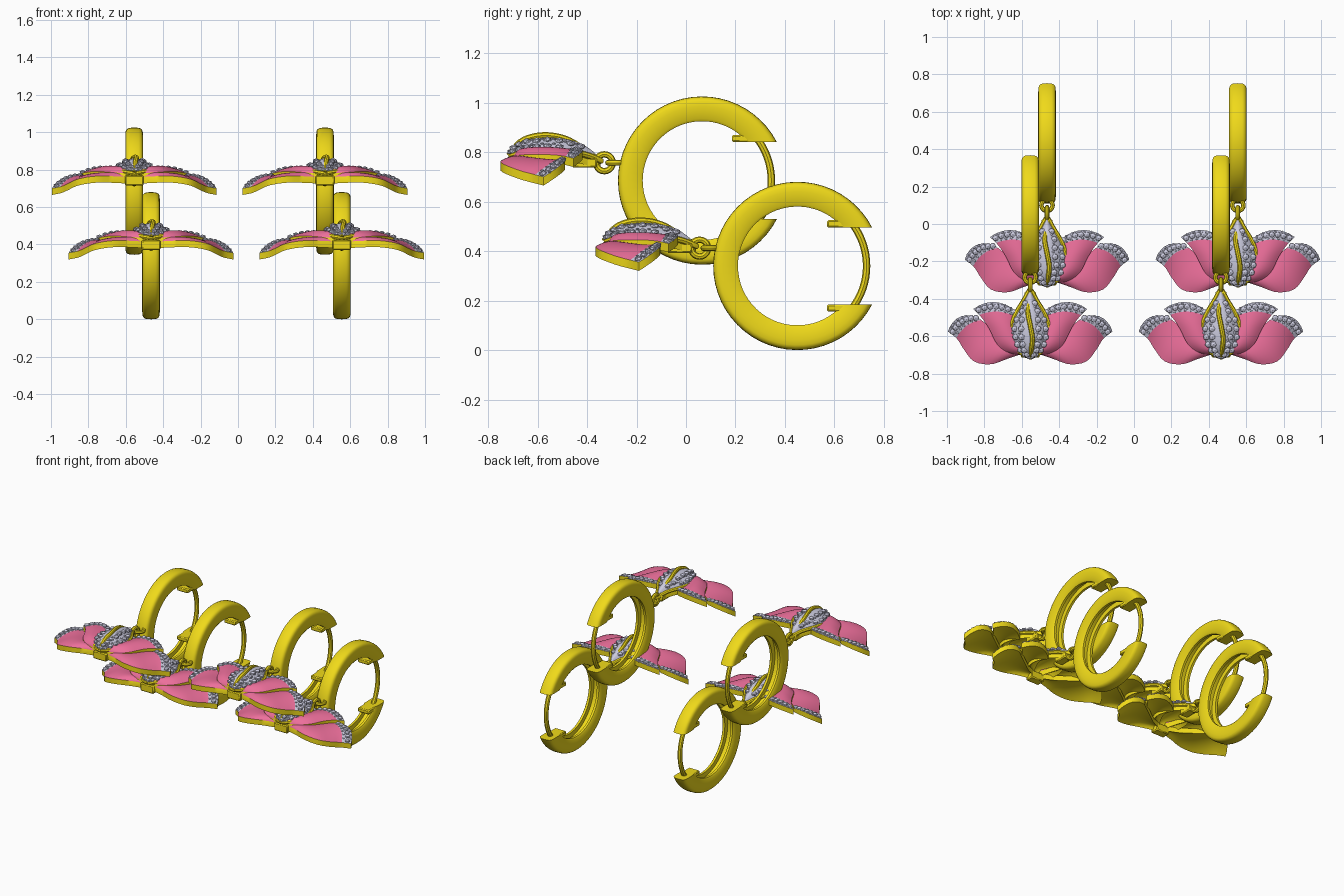
import bpy, bmesh, math, random
from mathutils import Vector, Matrix

if "Cube" in bpy.data.objects:
    bpy.data.objects.remove(bpy.data.objects["Cube"])

random.seed(4)
HUB = Vector((0, 0.065, 0.685))      # hoop centre (each earring is built around x = 0)


def material(name, rgb):
    m = bpy.data.materials.new(name)
    m.diffuse_color = (*rgb, 1)
    m.use_nodes = True
    m.node_tree.nodes["Principled BSDF"].inputs["Base Color"].default_value = m.diffuse_color
    return m


GOLD = material("gold", (0.87, 0.70, 0.01))
PINK = material("pink_enamel", (0.85, 0.16, 0.33))
GEM = material("gem", (0.60, 0.60, 0.74))
parts = []                            # (name, mesh) shared by the four earrings


def add_part(name, bm, mats, angle=40):
    bmesh.ops.remove_doubles(bm, verts=bm.verts, dist=1e-5)
    bmesh.ops.recalc_face_normals(bm, faces=bm.faces)
    me = bpy.data.meshes.new(name)
    bm.to_mesh(me)
    bm.free()
    for m in mats:
        me.materials.append(m)
    parts.append((name, me, angle))


def spline(pts, t):
    # Catmull-Rom point along a short list of 3D points
    n = len(pts) - 1
    i = min(int(t * n), n - 1)
    f = t * n - i
    p = [Vector(pts[min(max(k, 0), n)]) for k in (i - 1, i, i + 1, i + 2)]
    return 0.5 * (2 * p[1] + (p[2] - p[0]) * f + (2 * p[0] - 5 * p[1] + 4 * p[2] - p[3]) * f * f
                  + (3 * p[1] - p[0] - 3 * p[2] + p[3]) * f ** 3)


def tube(name, pts, r, closed=False):
    cu = bpy.data.curves.new(name, 'CURVE')
    cu.dimensions = '3D'
    cu.bevel_depth, cu.bevel_resolution, cu.use_fill_caps = r, 2, True
    sp = cu.splines.new('POLY')
    sp.points.add(len(pts) - 1)
    for q, p in zip(sp.points, pts):
        q.co = (*p, 1)
    sp.use_cyclic_u = closed
    tmp = bpy.data.objects.new(name, cu)
    bm = bmesh.new()
    me = bpy.data.meshes.new_from_object(tmp)
    bm.from_mesh(me)
    bpy.data.objects.remove(tmp)
    bpy.data.meshes.remove(me)
    add_part(name, bm, [GOLD])


def box(name, centre, size):
    bm = bmesh.new()
    bmesh.ops.create_cube(bm, size=1, matrix=Matrix.Translation(centre) @ Matrix.Diagonal((*size, 1)))
    bmesh.ops.bevel(bm, geom=bm.edges[:], offset=0.006, segments=1, affect='EDGES')
    add_part(name, bm, [GOLD])


def arc(centre, r, a0, a1, n, plane):
    out = []
    for i in range(n):
        a = a0 + (a1 - a0) * i / (n - 1)
        c, s = r * math.cos(a), r * math.sin(a)
        out.append(Vector(centre) + Vector((0, c, s) if plane == 'yz' else (c, s, 0)))
    return out


# C-shaped hoop: channel profile swept round, ends cut level
prof = [(-0.047, 0.30)]
for i in range(1, 10):
    a = math.pi * (1 - i / 10)
    c, s = math.cos(a), math.sin(a)
    prof.append((0.047 * math.copysign(abs(c) ** 0.6, c), 0.30 + 0.04 * s ** 0.6))
prof += [(0.047, 0.30), (0.045, 0.25), (0.038, 0.24), (0.022, 0.24), (0.022, 0.272),
         (-0.022, 0.272), (-0.022, 0.24), (-0.038, 0.24), (-0.045, 0.25)]
bm = bmesh.new()
rings = []
for i in range(49):
    ring = []
    for x, r in prof:
        e = math.asin(0.155 / r)
        a = e + (2 * math.pi - 2 * e) * i / 48
        ring.append(bm.verts.new(HUB + Vector((x, r * math.cos(a), r * math.sin(a)))))
    rings.append(ring)
for p, q in zip(rings, rings[1:]):
    for k in range(len(prof)):
        j = (k + 1) % len(prof)
        bm.faces.new((p[k], p[j], q[j], q[k]))
bm.faces.new(rings[0])
bm.faces.new(rings[-1])
add_part("hoop", bm, [GOLD])

# lips at the hoop ends and the closing wire
for nm, s in (("upper", 1), ("lower", -1)):
    box(nm + "_lip", HUB + Vector((0, 0.185, s * 0.17)), (0.085, 0.13, 0.03))
tube("closing_wire", arc(HUB, 0.28, -0.68, 0.68, 17, 'yz'), 0.015)

# two linked jump rings, pendant bail and hub under the flower
tau = 2 * math.pi
tube("hoop_ring", arc((0, -0.285, 0.757), 0.03, 0, tau, 21, 'xy')[:-1], 0.012, True)
tube("pendant_ring", arc((0, -0.33, 0.757), 0.034, 0, tau, 21, 'yz')[:-1], 0.013, True)
box("bail", (0, -0.41, 0.757), (0.06, 0.10, 0.04))
box("hub", (0, -0.685, 0.742), (0.10, 0.06, 0.055))


def surface(lo, hi, tip, bulge, u, v):
    p = spline(lo, u).lerp(spline(hi, u), v)
    w = 4 * v * (1 - v)
    p = p + Vector(tip) * (u ** 4 * w)
    p.z += bulge * w * math.sin(math.pi * min(u, 1)) ** 0.7 if tip == (0, 0, 0) else bulge * w
    return p


def petal(name, lo, hi, tip, bulge, thick, pave, sides):
    # gold slab with an enamel top; the part beyond `pave` is set with gems
    nu, nv = 20, 10
    bm = bmesh.new()
    for s in sides:
        top, bot = [], []
        for i in range(nu + 1):
            row = [surface(lo, hi, tip, bulge, i / nu, j / nv) for j in range(nv + 1)]
            top.append([bm.verts.new((p.x * s, p.y, p.z)) for p in row])
            bot.append([bm.verts.new((p.x * s, p.y, p.z - thick)) for p in row])
        for i in range(nu):
            for j in range(nv):
                a, b, c, d = (i, j), (i + 1, j), (i + 1, j + 1), (i, j + 1)
                f = bm.faces.new([top[m][n] for m, n in (a, b, c, d)])
                f.material_index = 2 if (i + 0.5) / nu > pave else 1
                bm.faces.new([bot[m][n] for m, n in (d, c, b, a)])
        edge = [(i, 0) for i in range(nu)] + [(nu, j) for j in range(nv)]
        edge += [(i, nv) for i in range(nu, 0, -1)] + [(0, j) for j in range(nv, 0, -1)]
        for (a, b), (c, d) in zip(edge, edge[1:] + edge[:1]):
            bm.faces.new((top[a][b], bot[a][b], bot[c][d], top[c][d]))
    add_part(name, bm, [GOLD, PINK, GEM])


def gems(name, lo, hi, tip, bulge, spots, sides):
    # spots: (u, v, radius)
    bm = bmesh.new()
    for s in sides:
        for u, v, r in spots:
            p = surface(lo, hi, tip, bulge, u, v)
            m = Matrix.Translation((p.x * s, p.y, p.z)) @ Matrix.Rotation(random.random() * 3, 4, 'Z')
            bmesh.ops.create_icosphere(bm, subdivisions=1, radius=r, matrix=m @ Matrix.Diagonal((1, 1, 0.7, 1)))
    add_part(name, bm, [GEM], 20)


# outer and inner side petals, mirrored
outer = ([(0.03, -0.69, 0.76), (0.12, -0.72, 0.765), (0.21, -0.75, 0.765), (0.30, -0.735, 0.75),
          (0.355, -0.67, 0.725), (0.39, -0.615, 0.71), (0.44, -0.575, 0.70)],
         [(0.03, -0.66, 0.77), (0.10, -0.63, 0.77), (0.17, -0.58, 0.77), (0.24, -0.53, 0.77), (0.285, -0.495, 0.77)],
         (0.02, 0.035, 0), 0.018)
inner = ([(0.03, -0.70, 0.78), (0.11, -0.69, 0.785), (0.175, -0.645, 0.79), (0.22, -0.56, 0.79),
          (0.26, -0.50, 0.785), (0.305, -0.455, 0.775)],
         [(0.03, -0.66, 0.79), (0.06, -0.60, 0.80), (0.08, -0.54, 0.80), (0.07, -0.47, 0.79)],
         (0, 0.045, 0), 0.025)
for nm, shape in (("outer", outer), ("inner", inner)):
    petal(nm + "_petals", *shape, 0.035, 0.84, (1, -1))
    spots = [(0.925, (k + 0.5) / 7, 0.018) for k in range(7)]
    spots += [(u, k / 7, 0.008) for k in range(1, 7) for u in (0.87, 0.98)]
    gems(nm + "_petal_gems", *shape, spots, (1, -1))

# gem-covered centre petal with gold rim and wavy ridge
right = [(0, -0.345, 0.765), (0.035, -0.41, 0.79), (0.082, -0.49, 0.80), (0.108, -0.58, 0.80),
         (0.088, -0.655, 0.795), (0.03, -0.70, 0.785), (0, -0.705, 0.78)]
left = [(-x, y, z) for x, y, z in right]
dome = (right, left, (0, 0, 0), 0.06)
petal("centre_petal", *dome, 0.04, -1, (1,))
spots = []
for i in range(9):
    u = 0.2 + 0.7 * i / 8
    for v in ((0.12, 0.28, 0.72, 0.88) if 1 < i < 8 else (0.22, 0.78)):
        spots.append((u, v + random.uniform(-0.02, 0.02), 0.019))
        spots.append((u + 0.04, v + 0.05, 0.008))
gems("centre_petal_gems", *dome, spots, (1,))
rim = [spline(right, i / 24) for i in range(25)]
tube("centre_rim", rim + [Vector((-p.x, p.y, p.z)) for p in rim[-2:0:-1]], 0.013, True)
ridge = [(0, -0.35, 0.765), (0.0, -0.40, 0.80), (-0.012, -0.47, 0.846), (0.0, -0.54, 0.866),
         (0.012, -0.61, 0.864), (0.006, -0.67, 0.84), (0, -0.715, 0.785)]
tube("centre_ridge", [spline(ridge, i / 24) for i in range(25)], 0.013)

# place the four earrings
for k, loc in enumerate([(-0.555, 0, 0), (0.465, 0, 0), (-0.465, 0.385, -0.345), (0.555, 0.385, -0.345)]):
    for name, me, angle in parts:
        ob = bpy.data.objects.new(f"{name}_{k + 1}", me)
        ob.location = loc
        bpy.context.collection.objects.link(ob)
        if k == 0:
            bpy.ops.object.select_all(action='DESELECT')
            ob.select_set(True)
            bpy.context.view_layer.objects.active = ob
            bpy.ops.object.shade_smooth_by_angle(angle=math.radians(angle))
